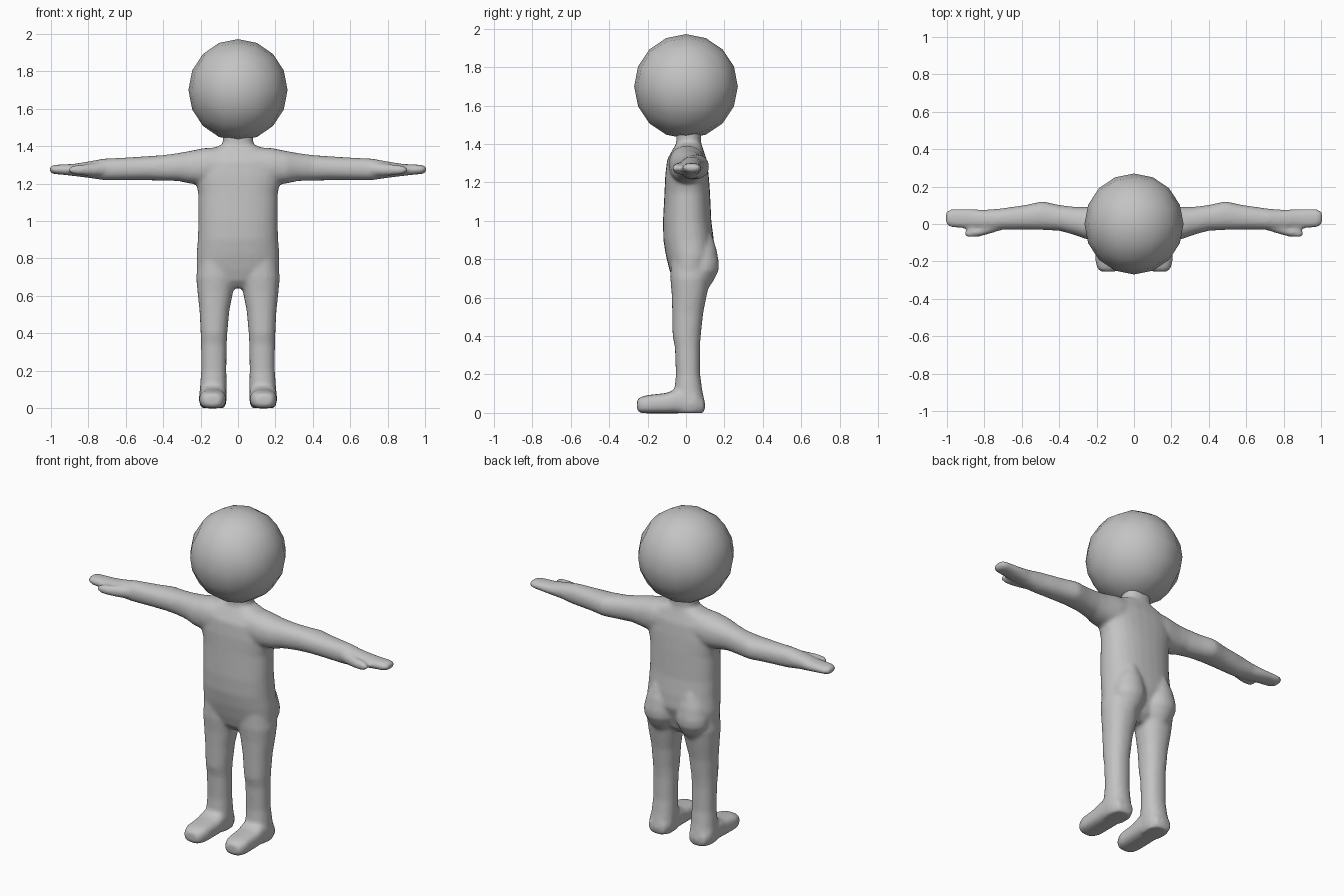
import bpy, bmesh, math
from mathutils import Vector

grey = bpy.data.materials.new("light_grey")
grey.diffuse_color = (0.55, 0.55, 0.55, 1)


def finish(bm, name):
    mesh = bpy.data.meshes.new(name)
    bmesh.ops.recalc_face_normals(bm, faces=bm.faces[:])
    for f in bm.faces:
        f.smooth = True
    bm.to_mesh(mesh)
    bm.free()
    mesh.materials.append(grey)
    ob = bpy.data.objects.new(name, mesh)
    bpy.context.collection.objects.link(ob)
    return ob


def loft(bm, axis, sections, side=1, power=1.0, n=20):
    """Closed tube along an axis; section = (position, min a, max a, min b, max b),
    where a and b are the two other axes in x, y, z order."""
    others = [i for i in range(3) if i != axis]
    rings = []
    for t, a0, a1, b0, b1 in sections:
        ring = []
        for k in range(n):
            ang = 2 * math.pi * k / n
            c, s = math.cos(ang), math.sin(ang)
            c = math.copysign(abs(c) ** power, c)
            s = math.copysign(abs(s) ** power, s)
            p = [0, 0, 0]
            p[axis] = t
            p[others[0]] = (a0 + a1) / 2 + c * (a1 - a0) / 2
            p[others[1]] = (b0 + b1) / 2 + s * (b1 - b0) / 2
            p[0] *= side
            ring.append(bm.verts.new(p))
        rings.append(ring)
    for r, q in zip(rings, rings[1:]):
        for k in range(n):
            j = (k + 1) % n
            bm.faces.new((r[k], r[j], q[j], q[k]))
    bm.faces.new(rings[0][::-1])
    bm.faces.new(rings[-1])


bm = bmesh.new()

# Torso and neck
loft(bm, 2, [
    (0.64, -0.06, 0.06, -0.03, 0.06),
    (0.68, -0.16, 0.16, -0.065, 0.10),
    (0.74, -0.22, 0.22, -0.085, 0.12),
    (0.82, -0.222, 0.222, -0.105, 0.15),
    (0.90, -0.215, 0.215, -0.118, 0.145),
    (1.00, -0.212, 0.212, -0.12, 0.132),
    (1.15, -0.213, 0.213, -0.112, 0.125),
    (1.24, -0.235, 0.235, -0.108, 0.118),
    (1.32, -0.24, 0.24, -0.098, 0.108),
    (1.37, -0.19, 0.19, -0.07, 0.09),
    (1.395, -0.12, 0.12, -0.055, 0.082),
    (1.41, -0.08, 0.08, -0.05, 0.078),
    (1.48, -0.085, 0.085, -0.05, 0.078)], power=0.85, n=28)

for side in (1, -1):
    # Leg
    loft(bm, 2, [
        (0.00, 0.07, 0.198, -0.06, 0.095),
        (0.04, 0.06, 0.21, -0.06, 0.102),
        (0.12, 0.06, 0.203, -0.06, 0.085),
        (0.20, 0.062, 0.197, -0.053, 0.074),
        (0.34, 0.06, 0.198, -0.058, 0.073),
        (0.40, 0.057, 0.2, -0.07, 0.077),
        (0.52, 0.046, 0.206, -0.072, 0.09),
        (0.62, 0.026, 0.217, -0.075, 0.11),
        (0.70, 0.01, 0.224, -0.082, 0.125),
        (0.80, 0.02, 0.21, -0.08, 0.12)], side, 0.9)
    # Foot, longest along the front
    loft(bm, 1, [
        (-0.255, 0.10, 0.175, 0.015, 0.065),
        (-0.24, 0.08, 0.195, 0.0, 0.082),
        (-0.20, 0.065, 0.207, -0.003, 0.093),
        (-0.10, 0.062, 0.208, -0.003, 0.104),
        (-0.05, 0.06, 0.208, -0.003, 0.125),
        (0.05, 0.062, 0.208, -0.003, 0.12),
        (0.095, 0.085, 0.185, 0.0, 0.07)], side, 0.7)
    # Buttock
    loft(bm, 2, [
        (0.65, 0.06, 0.16, 0.03, 0.118),
        (0.69, 0.03, 0.185, 0.0, 0.145),
        (0.74, 0.012, 0.205, 0.0, 0.17),
        (0.78, 0.012, 0.205, 0.0, 0.172),
        (0.85, 0.02, 0.19, 0.0, 0.16),
        (0.93, 0.06, 0.15, 0.0, 0.135)], side)
    # Arm and hand
    loft(bm, 0, [
        (0.08, -0.09, 0.10, 1.20, 1.395),
        (0.18, -0.09, 0.10, 1.19, 1.39),
        (0.26, -0.08, 0.092, 1.20, 1.374),
        (0.32, -0.058, 0.092, 1.213, 1.363),
        (0.40, -0.036, 0.102, 1.215, 1.352),
        (0.49, -0.032, 0.122, 1.217, 1.346),
        (0.58, -0.03, 0.102, 1.218, 1.34),
        (0.72, -0.03, 0.082, 1.218, 1.333),
        (0.80, -0.03, 0.076, 1.23, 1.318),
        (0.88, -0.024, 0.08, 1.24, 1.305),
        (0.94, -0.022, 0.08, 1.247, 1.302),
        (0.98, -0.018, 0.079, 1.25, 1.3),
        (1.00, -0.005, 0.07, 1.256, 1.295),
        (1.007, 0.012, 0.055, 1.264, 1.287)], side, 0.9)
    # Thumb
    loft(bm, 0, [
        (0.70, -0.03, 0.03, 1.24, 1.315),
        (0.77, -0.052, 0.01, 1.24, 1.308),
        (0.83, -0.068, -0.015, 1.243, 1.302),
        (0.88, -0.071, -0.028, 1.249, 1.297),
        (0.905, -0.064, -0.04, 1.26, 1.286)], side)

# Blend the limbs into one soft skin
body = finish(bm, "body")
remesh = body.modifiers.new("skin", 'REMESH')
remesh.mode = 'VOXEL'
remesh.voxel_size = 0.011
remesh.use_smooth_shade = True
soften = body.modifiers.new("soften", 'SMOOTH')
soften.factor = 0.5
soften.iterations = 6

# Head: a rounded cube with sixteen sides around
bm = bmesh.new()
bmesh.ops.create_cube(bm, size=2)
bmesh.ops.subdivide_edges(bm, edges=bm.edges[:], cuts=3, use_grid_fill=True)
for v in bm.verts:
    d = Vector([math.tan(c * math.pi / 4) for c in v.co]).normalized()
    v.co = Vector((d.x * 0.265, d.y * 0.27, 1.70 + d.z * 0.272))
finish(bm, "head")
